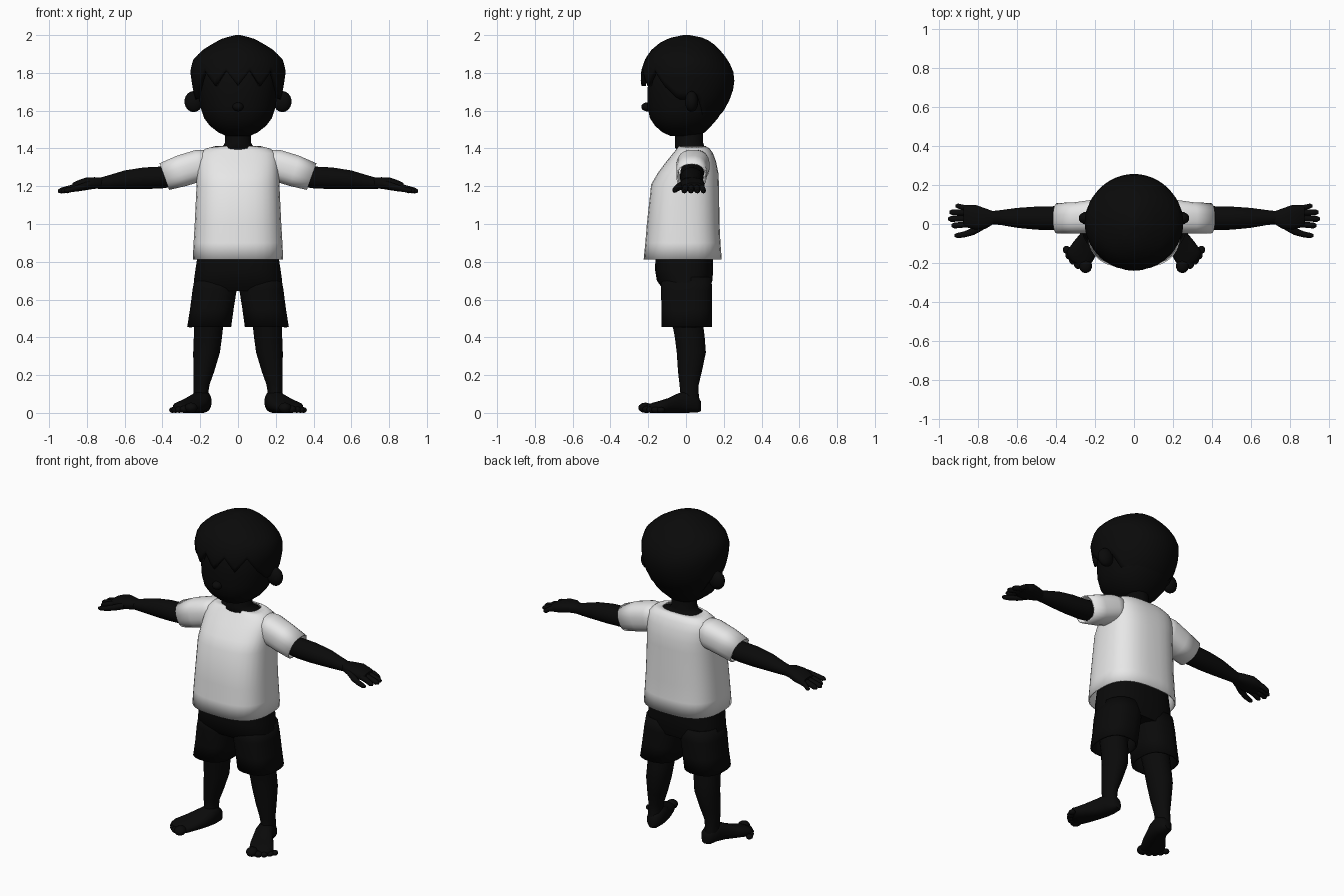
import bpy, bmesh, math
from mathutils import Vector


def material(name, col):
    m = bpy.data.materials.new(name)
    m.diffuse_color = (*col, 1)
    return m


SKIN = material("dark skin", (0.003, 0.003, 0.003))
CLOTH = material("white cloth", (0.8, 0.8, 0.8))


def finish(name, bm, mat, thick=0, angle=50):
    bmesh.ops.recalc_face_normals(bm, faces=bm.faces)
    me = bpy.data.meshes.new(name)
    bm.to_mesh(me)
    bm.free()
    me.materials.append(mat)
    ob = bpy.data.objects.new(name, me)
    bpy.context.collection.objects.link(ob)
    if thick:
        mod = ob.modifiers.new("thickness", 'SOLIDIFY')
        mod.thickness = thick
        mod.offset = -1
    bpy.ops.object.select_all(action='DESELECT')
    ob.select_set(True)
    bpy.context.view_layer.objects.active = ob
    bpy.ops.object.shade_smooth_by_angle(angle=math.radians(angle))
    return ob


def loft(name, axis, rings, mat, side=1, n=20, p=2.0, caps=True, thick=0):
    """Skin rounded sections (position, a0, a1, b0, b1[, shear]) along an axis."""
    bm = bmesh.new()
    loops = []
    for pos, a0, a1, b0, b1, *shear in rings:
        loop = []
        for i in range(n):
            t = 2 * math.pi * (i + .5) / n
            c, s = math.cos(t), math.sin(t)
            a = (a0 + a1) / 2 + (a1 - a0) / 2 * math.copysign(abs(c) ** (2 / p), c)
            db = (b1 - b0) / 2 * math.copysign(abs(s) ** (2 / p), s)
            b = (b0 + b1) / 2 + db
            w = pos + (shear[0] * db if shear else 0)
            v = {'X': (w, a, b), 'Y': (a, w, b), 'Z': (a, b, w)}[axis]
            loop.append(bm.verts.new((v[0] * side, v[1], v[2])))
        loops.append(loop)
    for lo, hi in zip(loops, loops[1:]):
        for i in range(n):
            j = (i + 1) % n
            bm.faces.new((lo[i], lo[j], hi[j], hi[i]))
    if caps:
        bm.faces.new(loops[0])
        bm.faces.new(loops[-1])
    return finish(name, bm, mat, thick)


def blob(name, loc, size, side=1):
    bm = bmesh.new()
    bmesh.ops.create_uvsphere(bm, u_segments=14, v_segments=9, radius=1)
    for v in bm.verts:
        v.co = Vector((side * (loc[0] + v.co.x * size[0]),
                       loc[1] + v.co.y * size[1], loc[2] + v.co.z * size[2]))
    return finish(name, bm, SKIN)


# Head, nose and neck
loft("head", 'Z', [
    (1.465, -.06, .06, -.08, .06), (1.485, -.105, .105, -.125, .10),
    (1.52, -.15, .15, -.165, .135), (1.56, -.18, .18, -.192, .17),
    (1.62, -.20, .20, -.205, .205), (1.70, -.21, .21, -.205, .225),
    (1.80, -.21, .21, -.20, .22), (1.90, -.15, .15, -.14, .15)], SKIN, n=28, p=2.15)
blob("nose", (0, -.205, 1.62), (.03, .032, .024))
loft("neck", 'Z', [
    (1.36, -.15, .15, -.055, .125), (1.393, -.135, .135, -.05, .115),
    (1.405, -.085, .085, -.06, .10), (1.43, -.07, .07, -.058, .092),
    (1.52, -.07, .07, -.058, .092)], SKIN)

# Hair cap with a jagged fringe: height, half width, front, back
HAIR = [(1.47, .07, -.06, .06), (1.52, .14, -.13, .125), (1.60, .205, -.20, .20),
        (1.68, .232, -.225, .243), (1.75, .245, -.24, .257), (1.81, .253, -.238, .25),
        (1.87, .238, -.218, .222), (1.92, .19, -.185, .18), (1.96, .125, -.137, .14),
        (1.985, .075, -.085, .095), (2.0, .012, -.015, .02)]


def hair_section(z):
    for lo, hi in zip(HAIR, HAIR[1:]):
        if z <= hi[0]:
            f = (z - lo[0]) / (hi[0] - lo[0])
            return [l + (h - l) * f for l, h in zip(lo[1:], hi[1:])]
    return HAIR[-1][1:]


def hair_edge(d):
    """Lower hairline by degrees away from the front."""
    if d < 60:
        return 1.73 + .085 * (1 - abs((d % 30) / 15 - 1))
    if d < 80:
        return 1.73 - .08 * (d - 60) / 20
    if d < 105:
        return 1.66
    return max(1.485, 1.66 - .175 * (d - 105) / 30)


bm = bmesh.new()
cols, rows = 72, 14
grid = []
for i in range(cols):
    t = 2 * math.pi * i / cols
    d = abs((math.degrees(t) + 180) % 360 - 180)
    edge = hair_edge(d)
    col = []
    for k in range(rows + 1):
        z = edge + (2.0 - edge) * math.sin(math.pi / 2 * k / rows)
        rx, yf, yb = hair_section(z)
        col.append(bm.verts.new((rx * math.sin(t),
                                 (yf + yb) / 2 - (yb - yf) / 2 * math.cos(t), z)))
    grid.append(col)
for i in range(cols):
    a, b = grid[i], grid[(i + 1) % cols]
    for k in range(rows):
        bm.faces.new((a[k], b[k], b[k + 1], a[k + 1]))
bm.faces.new([c[-1] for c in grid])
finish("hair", bm, SKIN, thick=.025)

# Shirt body
loft("shirt", 'Z', [
    (.812, -.24, .24, -.225, .19), (.90, -.236, .236, -.216, .183),
    (1.0, -.23, .23, -.208, .178), (1.21, -.22, .22, -.185, .175),
    (1.27, -.218, .218, -.15, .172), (1.33, -.215, .215, -.105, .16),
    (1.375, -.205, .205, -.068, .143), (1.40, -.17, .17, -.048, .125),
    (1.412, -.12, .12, -.04, .105)], CLOTH, n=32, p=2.7, caps=False, thick=.008)

# Shorts seat
loft("shorts_seat", 'Z', [
    (.645, -.235, .235, -.115, .125), (.70, -.235, .235, -.155, .14),
    (.76, -.226, .226, -.165, .145), (.87, -.21, .21, -.16, .14)], SKIN, n=28, p=2.6)

for side, tag in ((1, "left"), (-1, "right")):
    # Ear
    blob("ear_" + tag, (.235, .03, 1.648), (.05, .035, .056), side)

    # Sleeve, arm and palm
    loft("sleeve_" + tag, 'X', [
        (.14, -.035, .12, 1.25, 1.395), (.21, -.05, .125, 1.225, 1.392, .2),
        (.30, -.05, .112, 1.20, 1.362, .3), (.39, -.05, .108, 1.18, 1.322, .36)],
        CLOTH, side, p=2.5, caps=False, thick=.008)
    loft("arm_" + tag, 'X', [
        (.25, -.03, .095, 1.21, 1.335), (.40, -.032, .092, 1.188, 1.305),
        (.50, -.03, .09, 1.184, 1.30), (.60, -.02, .083, 1.184, 1.284),
        (.68, -.006, .072, 1.184, 1.26), (.74, 0, .065, 1.186, 1.243)], SKIN, side)
    loft("palm_" + tag, 'X', [
        (.72, 0, .065, 1.188, 1.246), (.76, -.025, .08, 1.186, 1.248),
        (.81, -.03, .098, 1.178, 1.245), (.85, -.02, .098, 1.172, 1.23),
        (.875, -.005, .09, 1.175, 1.218)], SKIN, side, p=2.5)

    # Fingers and thumb: start y, end y, end x, radius
    for k, (y0, y1, x1, r) in enumerate([(.0, -.008, .935, .016), (.03, .026, .952, .016),
                                         (.057, .06, .945, .016), (.08, .092, .915, .014)]):
        loft(f"finger_{k + 1}_{tag}", 'X', [
            (.83, y0 - r, y0 + r, 1.185, 1.22), (.88, (y0 + y1) / 2 - r, (y0 + y1) / 2 + r, 1.175, 1.208),
            (x1 - .014, y1 - r, y1 + r, 1.162, 1.192),
            (x1, y1 - r * .5, y1 + r * .5, 1.166, 1.182)], SKIN, side, n=10)
    loft("thumb_" + tag, 'X', [
        (.77, -.03, .02, 1.19, 1.235), (.82, -.057, -.015, 1.178, 1.217),
        (.87, -.07, -.037, 1.17, 1.2), (.905, -.073, -.045, 1.165, 1.192),
        (.92, -.066, -.052, 1.17, 1.185)], SKIN, side, n=10)

    # Shorts leg, bare leg
    loft("shorts_leg_" + tag, 'Z', [
        (.455, .035, .27, -.13, .14), (.55, .022, .255, -.13, .14),
        (.65, .006, .242, -.135, .14), (.72, .004, .23, -.13, .135)],
        SKIN, side, p=2.5, caps=False, thick=.012)
    loft("leg_" + tag, 'Z', [
        (.05, .148, .235, -.045, .075), (.10, .158, .235, -.03, .068),
        (.15, .15, .235, -.035, .068), (.22, .125, .237, -.043, .085),
        (.32, .095, .238, -.05, .106), (.40, .084, .235, -.06, .10),
        (.48, .075, .235, -.075, .09), (.60, .06, .235, -.09, .10)], SKIN, side)

    # Foot and toes, turned outward
    loft("foot_" + tag, 'Y', [
        (.08, .165, .205, .01, .06), (.06, .147, .228, .001, .09),
        (.01, .14, .243, 0, .118), (-.04, .147, .268, 0, .105),
        (-.09, .163, .31, 0, .08), (-.14, .183, .345, 0, .064),
        (-.18, .205, .335, 0, .053), (-.205, .22, .30, .005, .042)], SKIN, side, p=2.4)
    for k, (x, y, r) in enumerate([(.248, -.215, .034), (.285, -.205, .024), (.311, -.185, .022),
                                   (.331, -.16, .021), (.346, -.132, .019)]):
        blob(f"toe_{k + 1}_{tag}", (x, y, r * .8), (r, r * 1.1, r * .8), side)
